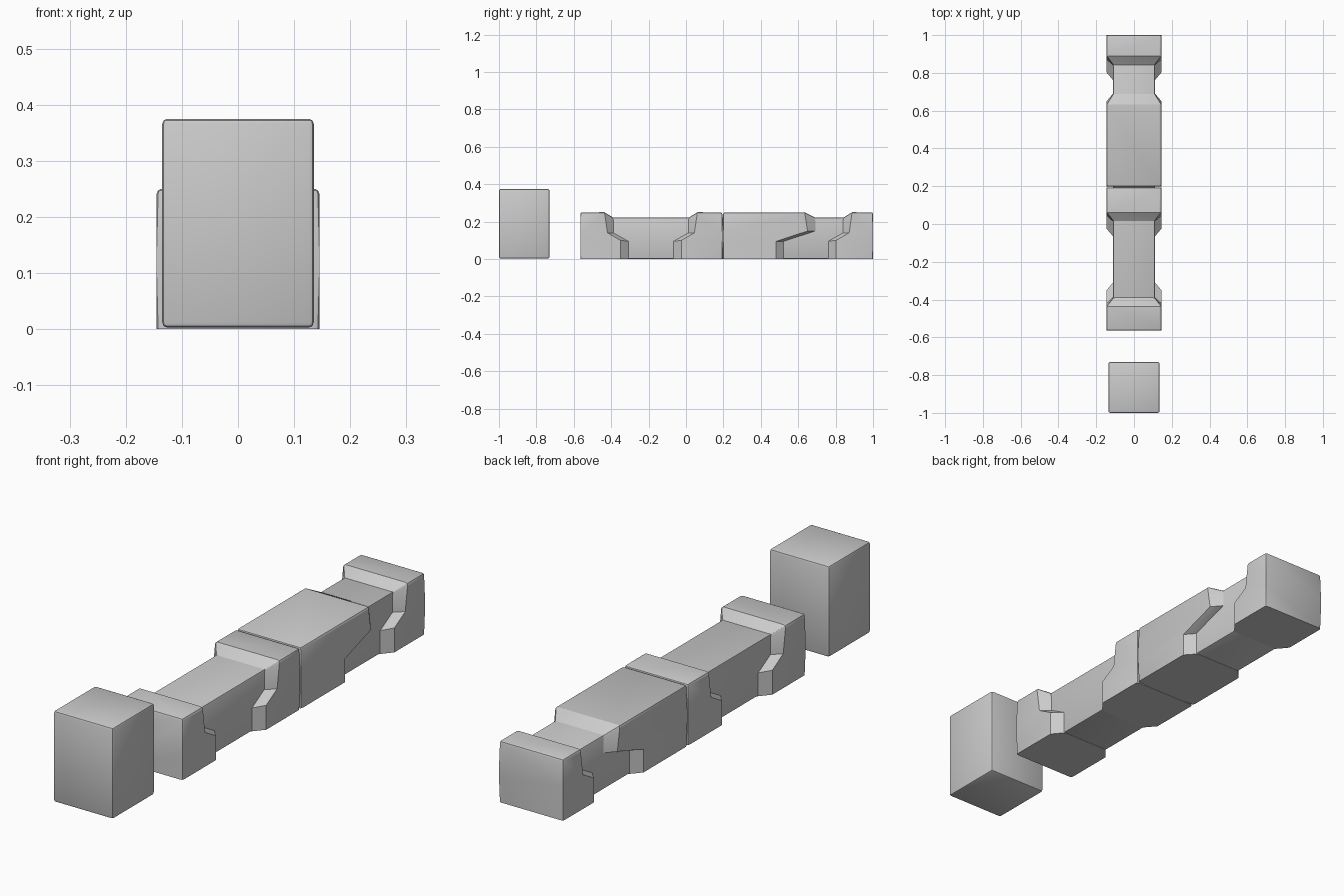
import bpy, bmesh

if "Cube" in bpy.data.objects:
    bpy.data.objects.remove(bpy.data.objects["Cube"])

CORE_X, OUT_X = 0.11, 0.145
CORE_Z, OUT_Z = 0.222, 0.25


def finish(name, bm):
    bmesh.ops.recalc_face_normals(bm, faces=bm.faces)
    mesh = bpy.data.meshes.new(name)
    bm.to_mesh(mesh)
    bm.free()
    ob = bpy.data.objects.new(name, mesh)
    bpy.context.collection.objects.link(ob)
    return ob


def block(name, x, y0, y1, z0, z1, bevel):
    """Box with softly rounded edges."""
    bm = bmesh.new()
    bmesh.ops.create_cube(bm, size=1)
    for v in bm.verts:
        v.co.x *= 2 * x
        v.co.y = y0 if v.co.y < 0 else y1
        v.co.z = z0 if v.co.z < 0 else z1
    bmesh.ops.bevel(bm, geom=bm.edges[:], offset=bevel, segments=2,
                    profile=0.5, affect='EDGES')
    return finish(name, bm)


def jacket(name, back, outer, inner):
    """U-shaped shell: flat back end, stepped front edge chamfered onto the core.
    outer / inner are (y, z) points of the edge from bottom to top."""
    bm = bmesh.new()

    def ring(points, x):
        pts = [(x, y, z) for y, z in points]
        pts += [(-x, y, z) for y, z in reversed(points)]
        return [bm.verts.new(p) for p in pts]

    rings = [ring([(back, z) for _, z in outer], OUT_X),
             ring(outer, OUT_X), ring(inner, CORE_X - 0.003)]
    n = len(rings[0])
    for a, b in zip(rings, rings[1:]):
        for i in range(n):
            j = (i + 1) % n
            bm.faces.new((a[i], a[j], b[j], b[i]))
    bm.faces.new(rings[0])
    for i in range(n // 2 - 1):
        r = rings[2]
        bm.faces.new((r[i], r[i + 1], r[n - 2 - i], r[n - 1 - i]))

    # round the upper long edges and the rim of the flat end
    h = n // 2
    edges = [bm.edges.get((a[i], b[i])) for a, b in zip(rings, rings[1:])
             for i in (h - 1, h)]
    edges += [bm.edges.get((rings[0][i], rings[0][i + 1])) for i in range(n - 1)]
    bmesh.ops.bevel(bm, geom=edges, offset=0.009, segments=2, profile=0.5,
                    affect='EDGES')
    return finish(name, bm)


def stepped(name, back, edge, d):
    """Short jacket; edge is the inner top y, d points from the edge to the back."""
    outer = [(edge - 0.035 * d, 0), (edge - 0.035 * d, 0.10),
             (edge + 0.035 * d, 0.14), (edge + 0.05 * d, OUT_Z)]
    inner = [(edge - 0.08 * d, 0), (edge - 0.08 * d, 0.095),
             (edge, 0.14), (edge, CORE_Z - 0.003)]
    return jacket(name, back, outer, inner)


# free-standing block in front
block("front_block", 0.135, -1.0, -0.73, 0.003, 0.375, 0.009)

# inner bar and the jackets around it
block("core_bar", CORE_X, -0.55, 0.985, 0.001, CORE_Z, 0.005)
stepped("front_cap", -0.565, -0.385, -1)
stepped("middle_collar", 0.194, 0.01, 1)
jacket("long_sleeve", 0.199,
       [(0.482, 0), (0.482, 0.095), (0.65, 0.15), (0.635, OUT_Z)],
       [(0.525, 0), (0.525, 0.095), (0.695, 0.15), (0.695, CORE_Z - 0.003)])
stepped("rear_cap", 1.0, 0.837, 1)

for ob in bpy.context.scene.objects:
    ob.select_set(True)
    bpy.context.view_layer.objects.active = ob
bpy.ops.object.shade_smooth_by_angle(angle=0.4)
